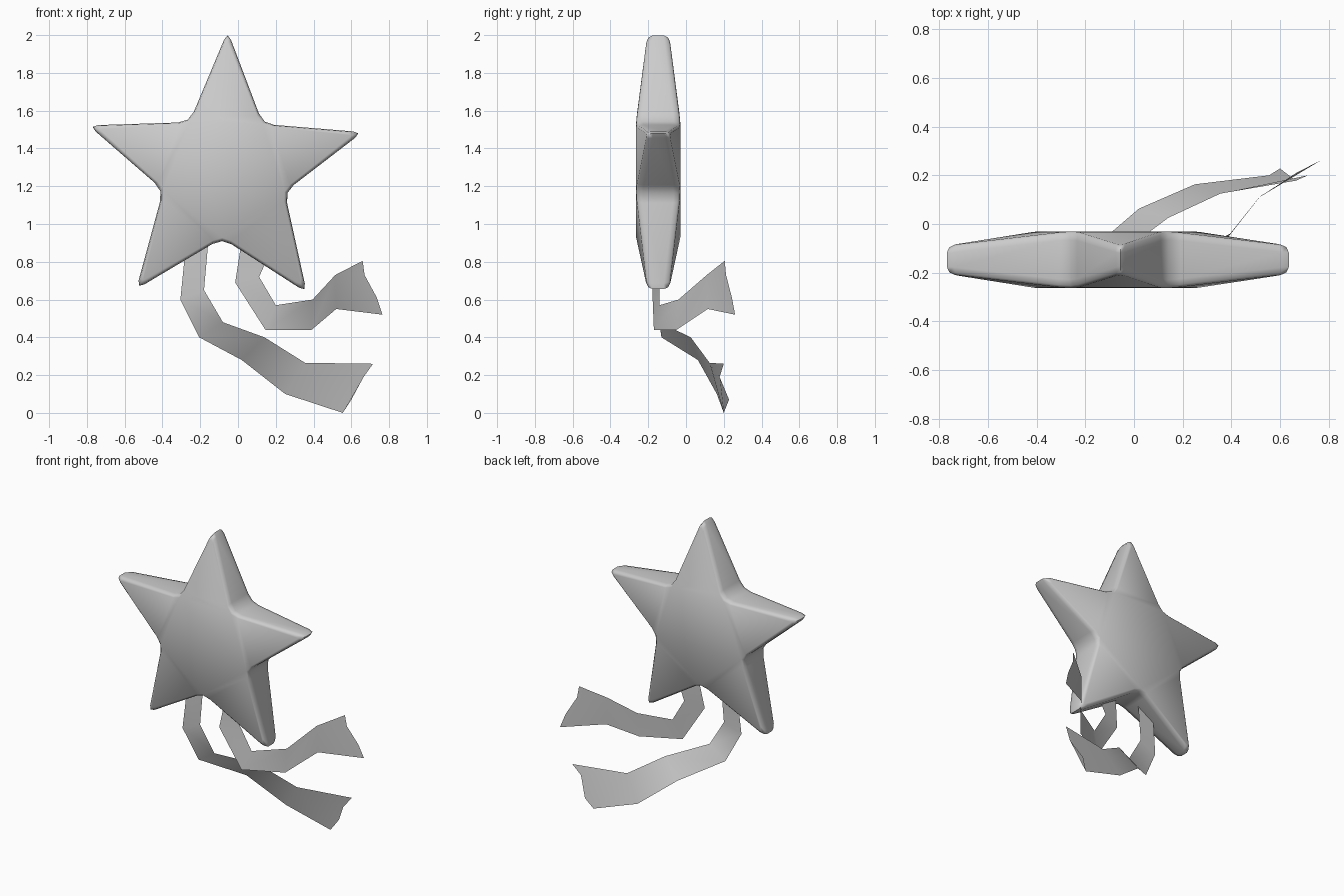
import bpy
import bmesh
import math
from mathutils import Vector

if "Cube" in bpy.data.objects:
    bpy.data.objects.remove(bpy.data.objects["Cube"], do_unlink=True)


def make_material(name, colour):
    mat = bpy.data.materials.new(name)
    mat.use_nodes = True
    mat.diffuse_color = colour
    mat.node_tree.nodes["Principled BSDF"].inputs["Base Color"].default_value = colour
    return mat


grey = make_material("plain grey", (0.6, 0.6, 0.6, 1))


def finish(name, bm, angle):
    bmesh.ops.recalc_face_normals(bm, faces=bm.faces)
    mesh = bpy.data.meshes.new(name)
    bm.to_mesh(mesh)
    bm.free()
    mesh.materials.append(grey)
    obj = bpy.data.objects.new(name, mesh)
    bpy.context.collection.objects.link(obj)
    bpy.ops.object.select_all(action="DESELECT")
    obj.select_set(True)
    bpy.context.view_layer.objects.active = obj
    bpy.ops.object.shade_smooth_by_angle(angle=math.radians(angle))
    return obj


# Star: outline corners hold half thickness in y, thick at valleys, thin at tips
CENTRE = Vector((-0.065, 0, 1.28))
MID_Y = -0.147
tips = [(-0.055, 2.0), (0.638, 1.48), (0.352, 0.655), (-0.525, 0.673), (-0.77, 1.515)]
valleys = [(0.14, 1.54), (0.26, 1.165), (-0.085, 0.91), (-0.41, 1.175), (-0.265, 1.55)]


def corner(point, half, stretch):
    p = Vector((point[0], 0, point[1]))
    p = CENTRE + (p - CENTRE) * stretch
    p.y = half
    return p


corners = []
for tip, valley in zip(tips, valleys):
    corners.append(corner(tip, 0.06, 1.03))
    corners.append(corner(valley, 0.12, 0.96))

# Round every corner with three points
outline = []
for i, c in enumerate(corners):
    cut = 0.06 if i % 2 else 0.05
    a = c + (corners[i - 1] - c).normalized() * cut
    b = c + (corners[(i + 1) % 10] - c).normalized() * cut
    outline += [a, (a + 2 * c + b) / 4, b]

# Loft rings from the front face, around the soft rim, to the back face
bm = bmesh.new()
rim = [(0.95, 0), (0.985, 0.011), (1, 0.035)]
profile = [(s, d, -1) for s, d in rim] + [(s, d, 1) for s, d in reversed(rim)]
rings = []
for scale, drop, side in profile:
    ring = []
    for p in outline:
        x = CENTRE.x + (p.x - CENTRE.x) * scale
        z = CENTRE.z + (p.z - CENTRE.z) * scale
        ring.append(bm.verts.new((x, MID_Y + side * (p.y - drop), z)))
    rings.append(ring)
n = len(outline)
for r, s in zip(rings, rings[1:]):
    for i in range(n):
        j = (i + 1) % n
        bm.faces.new((r[i], r[j], s[j], s[i]))
for ring in (rings[0], rings[-1]):
    bm.faces.new([ring[6 * k + 4] for k in range(5)])
    for k in range(5):
        bm.faces.new([ring[(6 * k + m) % n] for m in range(-2, 5)])
finish("star", bm, 50)


# Ribbons: thin strips between two edges, with a notched end
def ribbon(name, lower, upper, end):
    bm = bmesh.new()
    lo = [bm.verts.new(p) for p in lower]
    up = [bm.verts.new(p) for p in upper]
    tail = [bm.verts.new(p) for p in end]
    for i in range(len(lo) - 2):
        bm.faces.new((lo[i], lo[i + 1], up[i + 1], up[i]))
    bm.faces.new([lo[-2], lo[-1]] + tail + [up[-1], up[-2]])
    finish(name, bm, 60)


ribbon(
    "long_ribbon",
    [(-0.28, -0.15, 0.85), (-0.305, -0.16, 0.6), (-0.205, -0.13, 0.4),
     (0.02, 0.063, 0.28), (0.25, 0.163, 0.1), (0.555, 0.2, 0)],
    [(-0.155, -0.15, 0.93), (-0.18, -0.15, 0.65), (-0.08, -0.14, 0.48),
     (0.14, 0.025, 0.4), (0.355, 0.125, 0.265), (0.715, 0.2, 0.26)],
    [(0.6, 0.228, 0.07), (0.665, 0.178, 0.19)],
)
ribbon(
    "short_ribbon",
    [(0.025, -0.15, 0.95), (-0.015, -0.18, 0.69), (0.145, -0.17, 0.44),
     (0.39, -0.05, 0.44), (0.52, 0.115, 0.55), (0.765, 0.26, 0.52)],
    [(0.165, -0.15, 0.84), (0.112, -0.14, 0.72), (0.2, -0.14, 0.57),
     (0.395, -0.04, 0.6), (0.515, 0.11, 0.73), (0.66, 0.205, 0.805)],
    [(0.735, 0.243, 0.61), (0.67, 0.212, 0.73)],
)
